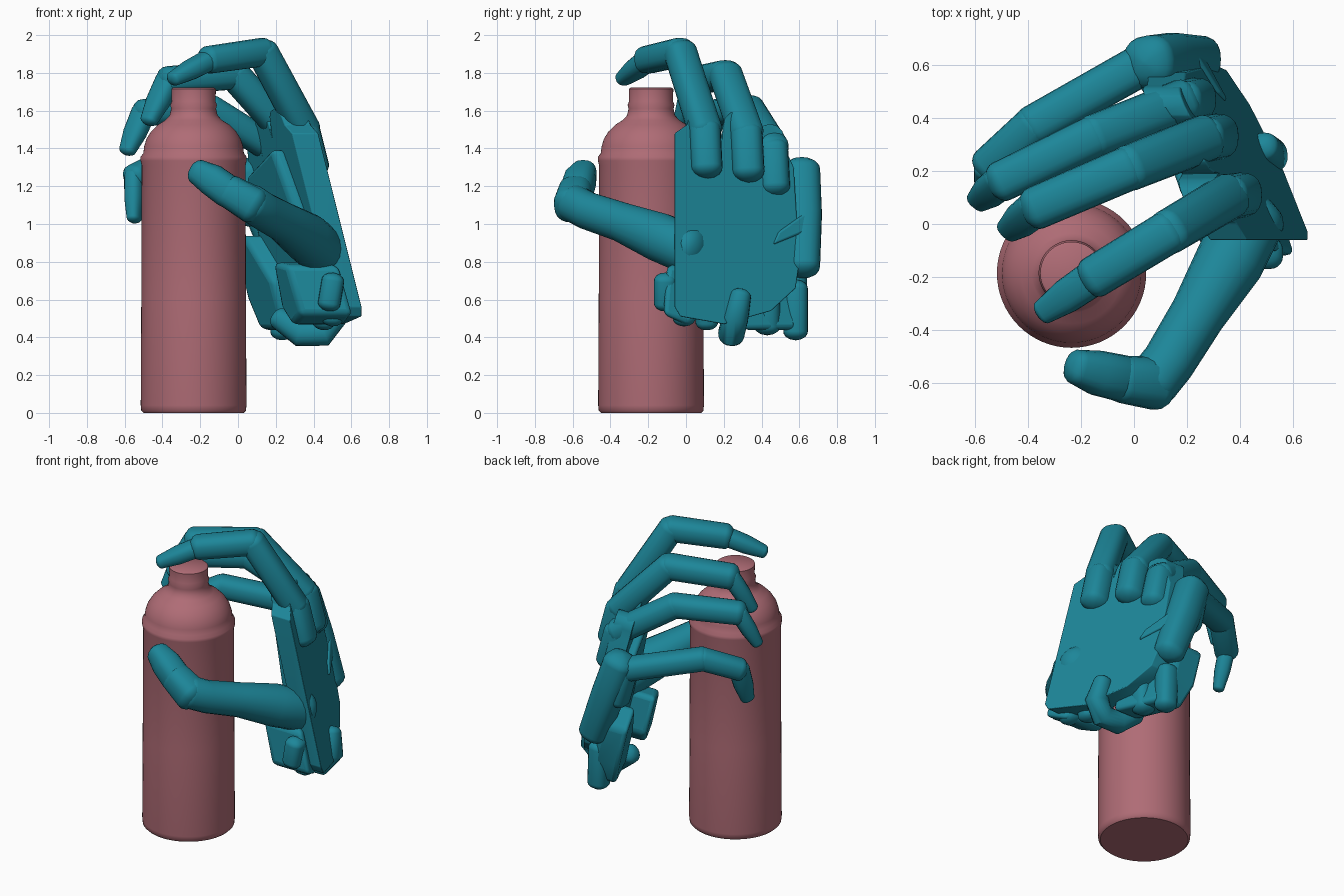
import bpy, bmesh, math
from mathutils import Vector

if "Cube" in bpy.data.objects:
    bpy.data.objects.remove(bpy.data.objects["Cube"])


def material(name, color):
    m = bpy.data.materials.new(name)
    m.diffuse_color = (*color, 1)
    m.use_nodes = True
    m.node_tree.nodes["Principled BSDF"].inputs["Base Color"].default_value = m.diffuse_color
    return m


TEAL = material("teal", (0.012, 0.24, 0.32))
ROSE = material("rose", (0.43, 0.15, 0.18))


def finish(name, bm, mat, bevel=0.0, angle=40):
    bmesh.ops.recalc_face_normals(bm, faces=bm.faces[:])
    me = bpy.data.meshes.new(name)
    bm.to_mesh(me)
    bm.free()
    ob = bpy.data.objects.new(name, me)
    bpy.context.collection.objects.link(ob)
    me.materials.append(mat)
    if bevel:
        b = ob.modifiers.new("bevel", 'BEVEL')
        b.width, b.segments, b.limit_method = bevel, 3, 'ANGLE'
    bpy.context.view_layer.objects.active = ob
    ob.select_set(True)
    bpy.ops.object.shade_smooth_by_angle(angle=math.radians(angle))
    ob.select_set(False)
    return ob


def skin(bm, rings):
    """Join consecutive vertex rings with quads and close both ends."""
    n = len(rings[0])
    for a, b in zip(rings, rings[1:]):
        for i in range(n):
            j = (i + 1) % n
            bm.faces.new((a[i], a[j], b[j], b[i]))
    bm.faces.new(rings[0])
    bm.faces.new(rings[-1])


def tube(name, pts, radii, flat=1.0, tip=1.0, up=(0, 0, 1), power=2.5):
    """Round-ended tube with a slightly square section along a path."""
    pts = [Vector(p) for p in pts]
    stations = []
    d0 = (pts[1] - pts[0]).normalized()
    d1 = (pts[-1] - pts[-2]).normalized()
    for a in (85, 60, 35, 15):
        t = math.radians(a)
        stations.append((pts[0] - d0 * radii[0] * 0.7 * math.sin(t), radii[0] * math.cos(t), d0))
    for i, p in enumerate(pts):
        a, b = pts[max(i - 1, 0)], pts[min(i + 1, len(pts) - 1)]
        stations.append((p, radii[i], (b - a).normalized()))
    for a in (15, 35, 60, 85):
        t = math.radians(a)
        stations.append((pts[-1] + d1 * radii[-1] * 0.7 * tip * math.sin(t), radii[-1] * math.cos(t), d1))
    bm = bmesh.new()
    rings = []
    for p, r, d in stations:
        side = d.cross(Vector(up)).normalized()
        top = side.cross(d)
        ring = []
        for k in range(20):
            a = k * math.tau / 20
            c, s = math.cos(a), math.sin(a)
            u = math.copysign(abs(c) ** (2 / power), c)
            v = math.copysign(abs(s) ** (2 / power), s)
            ring.append(bm.verts.new(p + side * u * r + top * v * r * flat))
        rings.append(ring)
    skin(bm, rings)
    return finish(name, bm, TEAL, angle=50)


def plane_x(y, z):
    """Outer face of the leaning palm."""
    return 0.65 - 0.25 * (z - 0.6) - 0.44 * (y + 0.07)


def slab(name, outline, d0, d1, bevel=0.03):
    """Outline in (y, z), extruded from depth d0 to d1 inside the palm face."""
    bm = bmesh.new()
    rings = [[bm.verts.new((plane_x(y, z) - d, y, z)) for y, z in outline] for d in (d0, d1)]
    skin(bm, rings)
    return finish(name, bm, TEAL, bevel)


# Bottle: lathed body with raised shoulder rib and neck
profile = [(0.265, 0), (0.277, 0.012), (0.28, 0.04), (0.277, 0.6), (0.275, 1.31), (0.281, 1.335), (0.281, 1.355),
           (0.266, 1.375), (0.262, 1.41), (0.25, 1.45), (0.225, 1.49), (0.19, 1.525), (0.15, 1.55),
           (0.127, 1.575), (0.119, 1.61), (0.124, 1.63), (0.116, 1.65), (0.118, 1.715), (0.108, 1.722)]
bm = bmesh.new()
skin(bm, [[bm.verts.new((-0.235 + r * math.cos(k * math.tau / 64), -0.185 + r * math.sin(k * math.tau / 64), z))
           for k in range(64)] for r, z in profile])
finish("bottle", bm, ROSE)

# Palm back plate with rounded knuckle lobes along its top
palm = [(-0.06, 0.56), (-0.03, 0.51), (0.2, 0.47), (0.45, 0.54), (0.58, 0.66), (0.60, 0.8), (0.57, 1.3), (0.525, 1.4)]
for yc, top, r in ((0.445, 1.53, 0.075), (0.275, 1.60, 0.08), (0.09, 1.61, 0.085)):
    palm += [(yc + r * math.cos(math.radians(a)), top - r + r * math.sin(math.radians(a)))
             for a in range(0, 181, 30)]
    palm.append((yc - r - 0.005, top - 0.13))
palm[-1] = (-0.06, 1.48)
slab("palm_plate", palm, 0.0, 0.14)

# Inner palm padding and wrist walls
slab("palm_pad", [(0.02, 0.62), (0.5, 0.62), (0.55, 0.8), (0.5, 1.25), (0.1, 1.4), (0.0, 1.0)], 0.12, 0.2)
slab("wrist_heel", [(0.3, 0.44), (0.58, 0.44), (0.64, 0.6), (0.64, 0.85), (0.5, 0.95), (0.3, 0.7)], 0.1, 0.29)
slab("wrist_front", [(-0.12, 0.52), (0.02, 0.46), (0.1, 0.55), (0.06, 0.8), (-0.1, 0.78)], 0.08, 0.36)

# Little-finger side of the palm, with its small wedge tab
tube("outer_palm_edge", [(0.06, 0.61, 1.28), (0.14, 0.62, 1.05), (0.24, 0.62, 0.78)], [0.1, 0.1, 0.09])
slab("edge_tab", [(0.46, 0.89), (0.66, 0.97), (0.66, 1.08), (0.49, 0.96)], -0.015, 0.1, 0.012)

# Wrist lobes
for i, (y, z0, z1, depth, r) in enumerate(((-0.11, 0.7, 0.58, 0.14, 0.06), (-0.01, 0.65, 0.5, 0.1, 0.06),
                                           (0.11, 0.6, 0.48, 0.1, 0.06), (0.43, 0.62, 0.46, 0.13, 0.07),
                                           (0.58, 0.66, 0.43, 0.12, 0.065))):
    tube(f"wrist_lobe_{i + 1}", [(plane_x(y, z0) - depth, y, z0), (plane_x(y, z1) - depth - 0.05, y, z1)], [r, r],
         up=(0, 1, 0))
tube("wrist_hook", [(0.49, 0.29, 0.62), (0.51, 0.26, 0.5), (0.45, 0.24, 0.42), (0.33, 0.24, 0.42), (0.22, 0.27, 0.5)],
     [0.055, 0.07, 0.07, 0.07, 0.06], up=(0, 1, 0), power=2.2)

# Fingers: three overlapping segments and a knuckle each
fingers = {
    "index": ([(0.35, 0.10, 1.50), (0.13, -0.03, 1.91), (-0.15, -0.20, 1.87), (-0.34, -0.33, 1.77)], 0.088),
    "middle": ([(0.26, 0.32, 1.48), (-0.02, 0.21, 1.79), (-0.37, 0.06, 1.76), (-0.47, -0.02, 1.55)], 0.09),
    "ring": ([(0.18, 0.46, 1.40), (-0.15, 0.33, 1.61), (-0.50, 0.16, 1.59), (-0.585, 0.09, 1.39)], 0.085),
    "little": ([(0.03, 0.60, 1.24), (-0.38, 0.37, 1.33), (-0.545, 0.22, 1.25), (-0.55, 0.14, 1.03)], 0.08),
}
for name, (pts, r) in fingers.items():
    for i, (a, b) in enumerate(zip(pts, pts[1:])):
        a, b = Vector(a), Vector(b)
        r0, r1 = r * (1 - 0.06 * i), r * (0.97 - 0.06 * i)
        if i == 2:
            mid = a.lerp(b, 0.55)
            tube(f"{name}_tip", [a, mid, b], [r0 * 0.9, r0 * 0.85, r0 * 0.62], flat=0.8, tip=0.8, up=(0.3, 0.2, 1))
        else:
            tube(f"{name}_segment_{i + 1}", [a, b], [r0, r1], flat=0.92)
    base = Vector(pts[0])
    tube(f"{name}_knuckle", [base + Vector((0.05, 0.01, -0.2)), base], [r * 0.95, r * 0.95], up=(0, 1, 0))

# Thumb
tube("thumb_base", [(0.44, 0.02, 0.86), (0.36, -0.14, 0.93), (0.24, -0.34, 1.01), (0.13, -0.52, 1.07),
                    (0.07, -0.595, 1.11)],
     [0.13, 0.13, 0.105, 0.1, 0.1], power=2.1)
tube("thumb_joint", [(0.08, -0.60, 1.10), (-0.04, -0.585, 1.17)], [0.1, 0.09])
tube("thumb_tip", [(-0.05, -0.58, 1.17), (-0.14, -0.56, 1.235), (-0.21, -0.54, 1.275)], [0.088, 0.085, 0.068])
